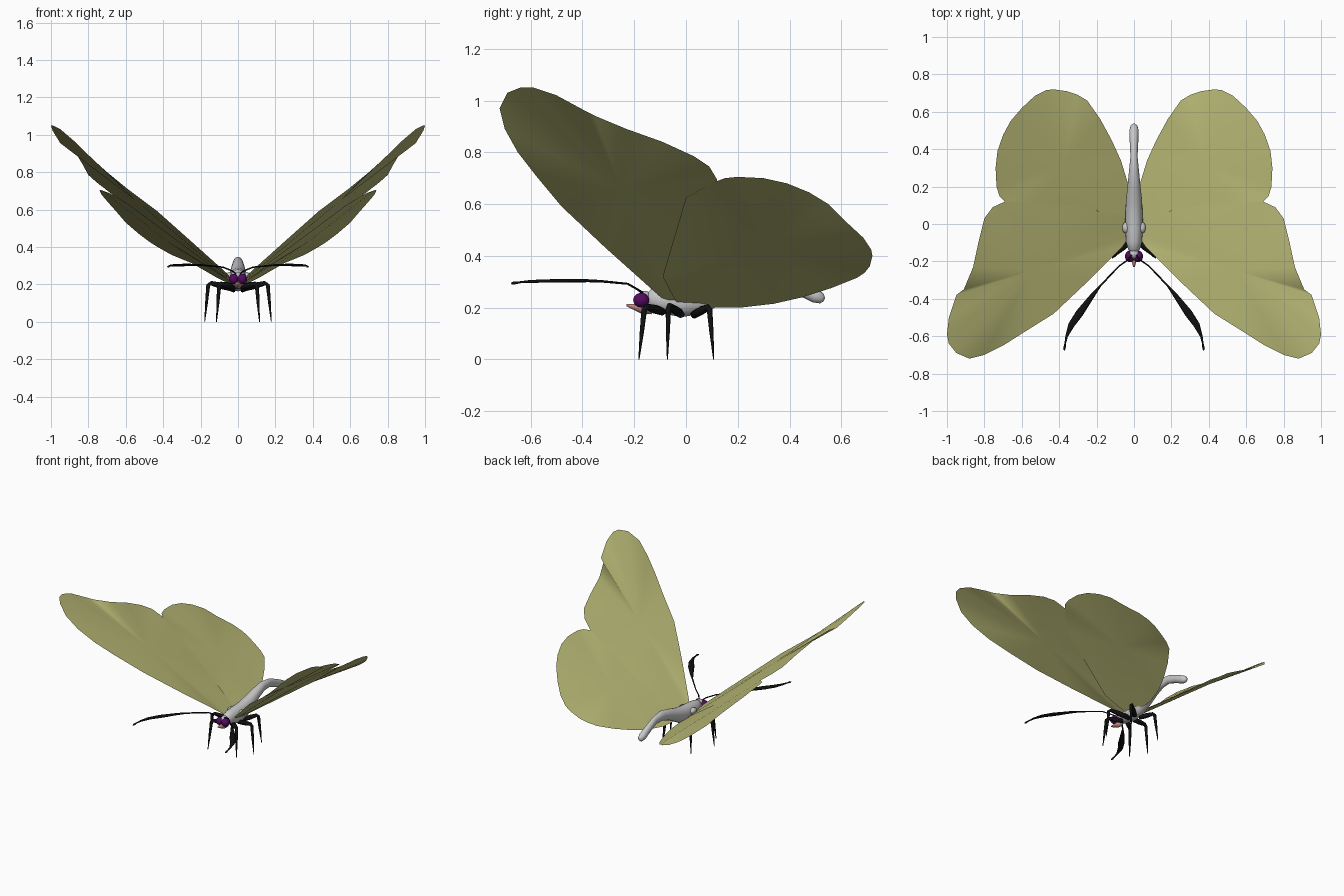
import bpy, bmesh, math
from mathutils import Vector


def material(name, rgb):
    m = bpy.data.materials.new(name)
    m.diffuse_color = (*rgb, 1)
    return m


OLIVE = material("olive wing", (0.49, 0.49, 0.185))
GREY = material("pale grey body", (0.58, 0.58, 0.58))
BLACK = material("black", (0.005, 0.005, 0.005))
PURPLE = material("purple eye", (0.09, 0.003, 0.12))
PINK = material("pink mouth", (0.55, 0.24, 0.21))


def finish(name, bm, mat, mirror=False):
    bmesh.ops.recalc_face_normals(bm, faces=bm.faces)
    me = bpy.data.meshes.new(name)
    bm.to_mesh(me)
    bm.free()
    me.materials.append(mat)
    me.polygons.foreach_set("use_smooth", [True] * len(me.polygons))
    ob = bpy.data.objects.new(name, me)
    bpy.context.collection.objects.link(ob)
    if mirror:
        ob.modifiers.new("Mirror", 'MIRROR').use_mirror_merge = False
    return ob


def loft(name, path, mat, sides=12, mirror=False):
    """Closed tube through (x, y, z, half width, half height) stations."""
    bm = bmesh.new()
    pts = [Vector(p[:3]) for p in path]
    rings, side = [], None
    for i, p in enumerate(path):
        t = (pts[min(i + 1, len(pts) - 1)] - pts[max(i - 1, 0)]).normalized()
        if side is None:
            side = t.cross(Vector((0, 0, 1)))
        side = (side - t * side.dot(t)).normalized()
        up = side.cross(t)
        rings.append([bm.verts.new(pts[i] + side * p[3] * math.cos(a) + up * p[4] * math.sin(a))
                      for a in (2 * math.pi * k / sides for k in range(sides))])
    for r, q in zip(rings, rings[1:]):
        for k in range(sides):
            n = (k + 1) % sides
            bm.faces.new((r[k], r[n], q[n], q[k]))
    bm.faces.new(rings[0])
    bm.faces.new(rings[-1])
    return finish(name, bm, mat, mirror)


def ball(name, centre, radii, mat, mirror=False):
    bm = bmesh.new()
    bmesh.ops.create_uvsphere(bm, u_segments=20, v_segments=12, radius=1)
    for v in bm.verts:
        v.co = Vector(centre) + Vector([c * r for c, r in zip(v.co, radii)])
    return finish(name, bm, mat, mirror)


def wing(name, outline, centre):
    """Thin sheet fanned out from a centre point."""
    bm = bmesh.new()
    c = bm.verts.new(centre)
    vs = [bm.verts.new(p) for p in outline]
    for a, b in zip(vs, vs[1:] + vs[:1]):
        bm.faces.new((c, a, b))
    return finish(name, bm, OLIVE, True)


# Wings: outline points from the root around the edge
wing("front_wing", [
    (0.02, -0.06, 0.21), (0.06, -0.12, 0.26), (0.25, -0.31, 0.43), (0.43, -0.48, 0.59),
    (0.59, -0.58, 0.71), (0.70, -0.65, 0.80), (0.80, -0.70, 0.89), (0.88, -0.72, 0.97),
    (0.95, -0.69, 1.03), (0.99, -0.64, 1.05), (1.0, -0.59, 1.05), (0.99, -0.50, 1.02),
    (0.95, -0.38, 0.955), (0.91, -0.35, 0.94), (0.86, -0.23, 0.89), (0.83, -0.09, 0.84),
    (0.80, 0.03, 0.785), (0.755, 0.09, 0.745), (0.69, 0.12, 0.695), (0.35, 0.10, 0.435),
    (0.03, 0.04, 0.21)], (0.55, -0.25, 0.65))
wing("rear_wing", [
    (0.03, -0.03, 0.21), (0.10, -0.06, 0.26), (0.17, -0.09, 0.32), (0.58, 0.0, 0.625),
    (0.68, 0.11, 0.685), (0.72, 0.15, 0.70), (0.735, 0.20, 0.705), (0.74, 0.30, 0.70),
    (0.73, 0.39, 0.68), (0.70, 0.476, 0.645), (0.66, 0.55, 0.60), (0.60, 0.62, 0.53),
    (0.53, 0.685, 0.47), (0.47, 0.715, 0.425), (0.43, 0.72, 0.40), (0.36, 0.71, 0.36),
    (0.30, 0.69, 0.335), (0.25, 0.66, 0.315), (0.18, 0.56, 0.275), (0.12, 0.45, 0.24),
    (0.07, 0.34, 0.215), (0.03, 0.21, 0.20), (0.02, 0.1, 0.20)], (0.38, 0.32, 0.43))

# Thorax and arched abdomen
loft("body", [(0, y, z, w, h) for y, z, w, h in (
    (-0.155, 0.235, 0.012, 0.015), (-0.14, 0.235, 0.03, 0.035), (-0.10, 0.23, 0.042, 0.05),
    (-0.02, 0.225, 0.048, 0.062), (0.06, 0.235, 0.046, 0.058), (0.13, 0.262, 0.043, 0.045),
    (0.20, 0.29, 0.035, 0.038), (0.28, 0.313, 0.027, 0.034), (0.36, 0.308, 0.019, 0.029),
    (0.44, 0.275, 0.023, 0.027), (0.50, 0.245, 0.025, 0.027), (0.525, 0.235, 0.018, 0.02),
    (0.535, 0.232, 0.006, 0.007))], GREY, 20)
ball("wing_joint", (0.043, -0.02, 0.245), (0.02, 0.03, 0.022), GREY, True)

# Head
ball("head", (0, -0.16, 0.235), (0.027, 0.027, 0.03), GREY)
ball("eye", (0.022, -0.173, 0.229), (0.026, 0.031, 0.028), PURPLE, True)
loft("mouth", [(0, -0.13, 0.19, 0.016, 0.016), (0, -0.17, 0.197, 0.02, 0.02),
               (0, -0.20, 0.203, 0.013, 0.012), (0, -0.23, 0.21, 0.004, 0.004)], PINK)

# Antennae with flat clubs
loft("antenna", [
    (0.01, -0.165, 0.255, 0.005, 0.005), (0.03, -0.19, 0.272, 0.004, 0.004),
    (0.08, -0.225, 0.292, 0.004, 0.004), (0.18, -0.33, 0.302, 0.005, 0.005),
    (0.22, -0.38, 0.304, 0.012, 0.006), (0.29, -0.475, 0.304, 0.021, 0.007),
    (0.335, -0.54, 0.303, 0.017, 0.006), (0.36, -0.60, 0.301, 0.007, 0.006),
    (0.368, -0.64, 0.298, 0.004, 0.004), (0.372, -0.665, 0.295, 0.007, 0.006),
    (0.372, -0.675, 0.293, 0.003, 0.003)], BLACK, 10, True)

# Legs: hip, knee and foot
for name, hip, knee, foot in (
        ("front_leg", (0.02, -0.09, 0.185), (0.10, -0.16, 0.205), (0.115, -0.182, 0.0)),
        ("middle_leg", (0.02, -0.02, 0.175), (0.158, -0.068, 0.21), (0.178, -0.072, 0.0)),
        ("rear_leg", (0.02, 0.03, 0.172), (0.10, 0.09, 0.205), (0.115, 0.107, 0.0))):
    h, k, f = Vector(hip), Vector(knee), Vector(foot)
    stations = ((h, 0.016), (h.lerp(k, 0.5), 0.017), (h.lerp(k, 0.9), 0.012),
                (k.lerp(f, 0.06), 0.011), (k.lerp(f, 0.5), 0.008),
                (k.lerp(f, 0.75), 0.005), (f, 0.002))
    loft(name, [(*p, r, r) for p, r in stations], BLACK, 8, True)
